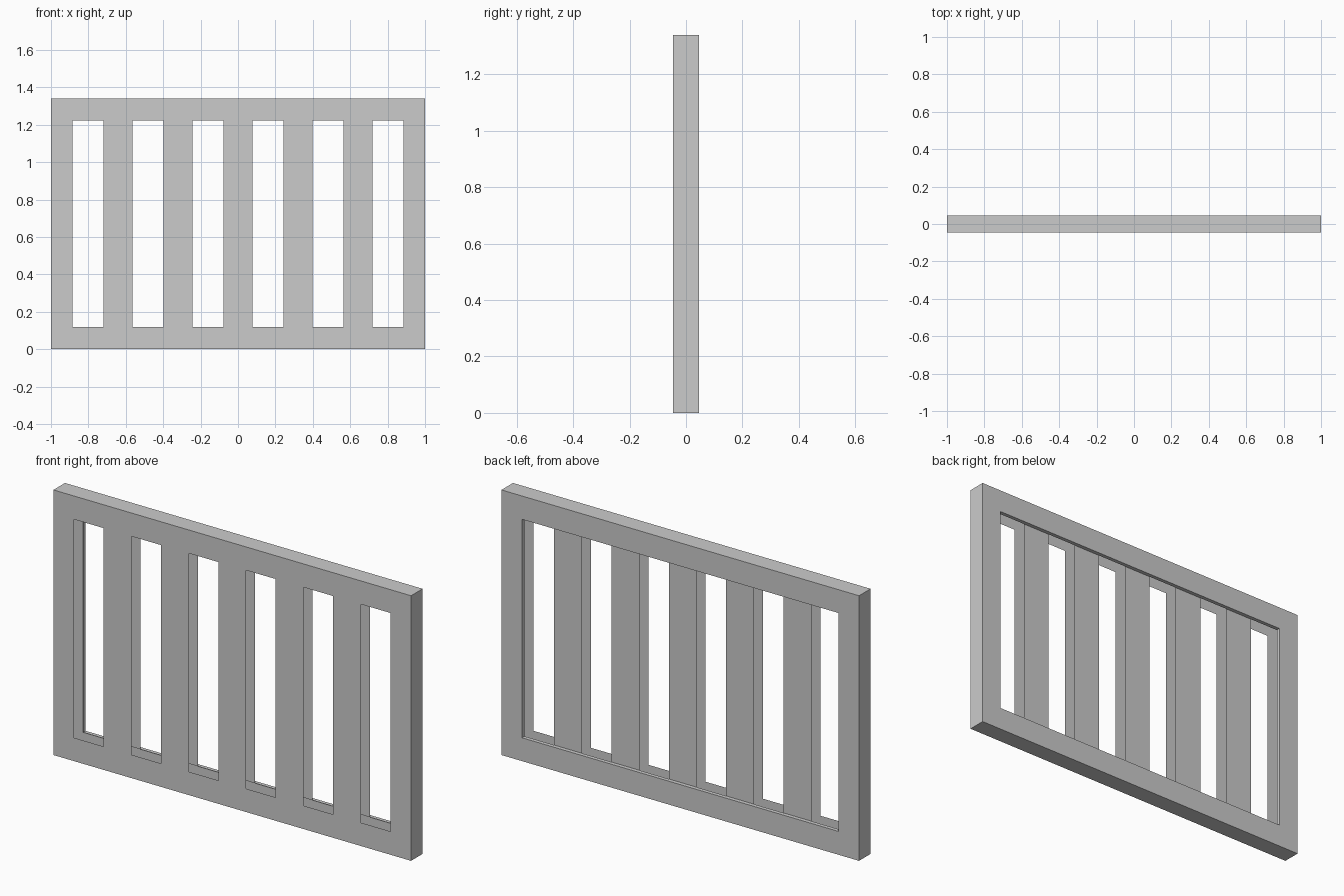
import bpy, bmesh
from mathutils import Vector

if "Cube" in bpy.data.objects:
    bpy.data.objects.remove(bpy.data.objects["Cube"])

W, H, D = 1.0, 1.34, 0.046          # half width, height, half depth
RAIL = 0.118                        # border width
SLOT, PITCH, COUNT = 0.165, 0.321, 6
XI = W - RAIL - 0.0                 # half width of inner opening
XI = (PITCH * (COUNT - 1) + SLOT) / 2
Z0, Z1 = RAIL, H - RAIL
YS = 0.026                          # rear plane of the slats


def quad(bm, pts, facing):
    """Add one quad whose normal points towards 'facing'."""
    f = bm.faces.new([bm.verts.new(p) for p in pts])
    f.normal_update()
    if f.normal.dot(Vector(facing)) < 0:
        f.normal_flip()


def rect_y(bm, x0, x1, z0, z1, y, side):
    quad(bm, [(x0, y, z0), (x1, y, z0), (x1, y, z1), (x0, y, z1)], (0, side, 0))


def loop_walls(bm, hx, z0, z1, ya, yb, out):
    """Four walls around a rectangle, facing outward (1) or inward (-1)."""
    c = [(-hx, z0), (hx, z0), (hx, z1), (-hx, z1)]
    n = [(0, 0, -out), (out, 0, 0), (0, 0, out), (-out, 0, 0)]
    for i in range(4):
        (xa, za), (xb, zb) = c[i], c[(i + 1) % 4]
        quad(bm, [(xa, ya, za), (xb, ya, zb), (xb, yb, zb), (xa, yb, za)], n[i])


def finish(bm, name):
    bmesh.ops.remove_doubles(bm, verts=bm.verts, dist=1e-5)
    me = bpy.data.meshes.new(name)
    bm.to_mesh(me)
    bm.free()
    bpy.context.collection.objects.link(bpy.data.objects.new(name, me))


slots = [(-XI + i * PITCH, -XI + i * PITCH + SLOT) for i in range(COUNT)]

# Panel shell: slotted front, outer walls, back border and its shallow rebate
bm = bmesh.new()
xs = [-W] + [x for s in slots for x in s] + [W]
zs = [0, Z0, Z1, H]
for i in range(len(xs) - 1):
    for j in range(3):
        if not (i % 2 == 1 and j == 1):
            rect_y(bm, xs[i], xs[i + 1], zs[j], zs[j + 1], -D, -1)
loop_walls(bm, W, 0, H, -D, D, 1)
xb = [-W, -XI, XI, W]
for i in range(3):
    for j in range(3):
        if (i, j) != (1, 1):
            rect_y(bm, xb[i], xb[i + 1], zs[j], zs[j + 1], D, 1)
loop_walls(bm, XI, Z0, Z1, YS, D, -1)
finish(bm, "slotted_frame")

# Rear faces of the slats, set at the bottom of the rebate (slots have no side walls)
bm = bmesh.new()
for a, b in zip(slots, slots[1:]):
    rect_y(bm, a[1], b[0], Z0, Z1, YS, 1)
finish(bm, "slat_backs")
